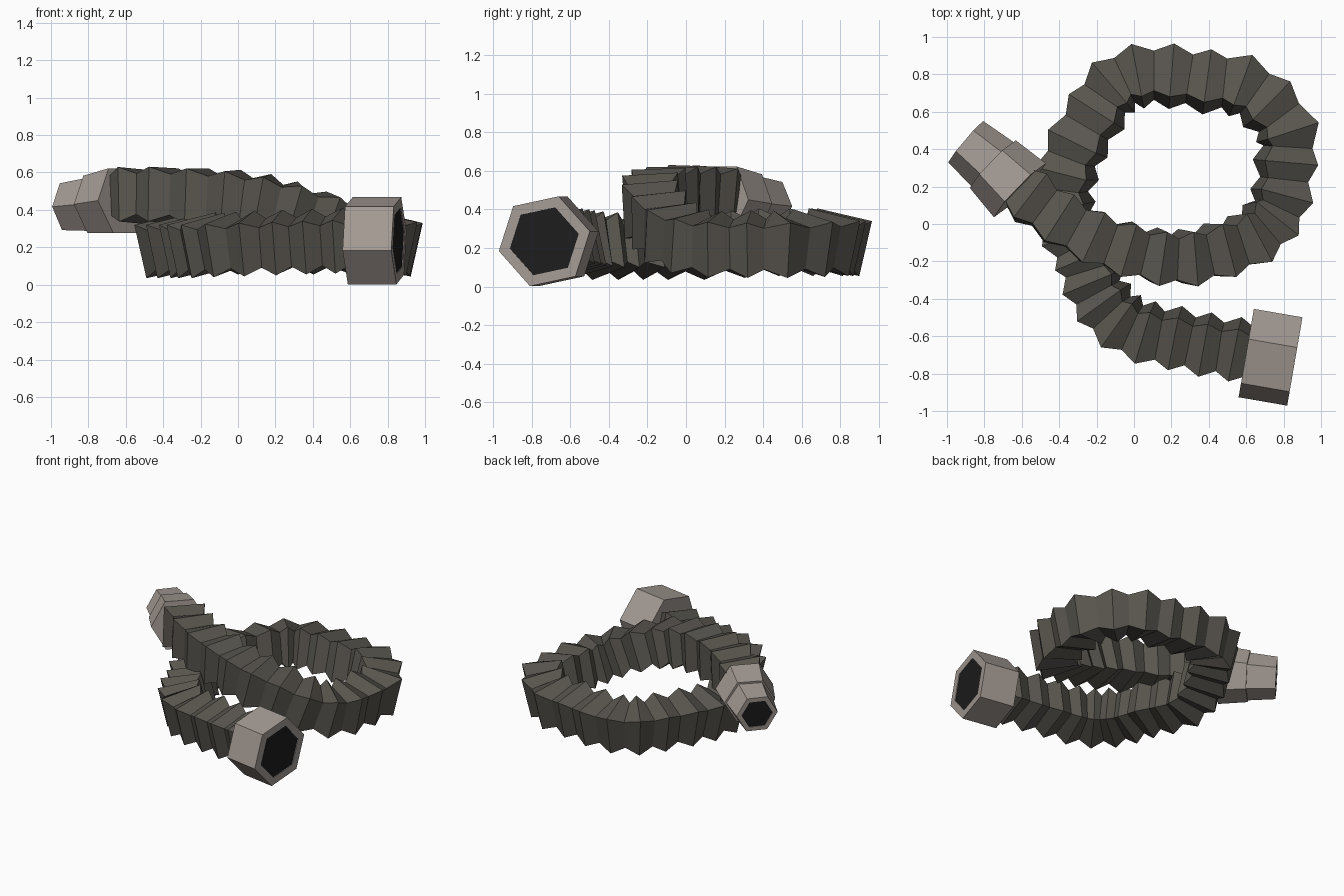
import bpy, bmesh, math
from mathutils import Vector

if "Cube" in bpy.data.objects:
    bpy.data.objects.remove(bpy.data.objects["Cube"])

UP = Vector((0, 0, 1))


def material(name, rgb):
    m = bpy.data.materials.new(name)
    m.diffuse_color = (*rgb, 1)
    m.use_nodes = True
    m.node_tree.nodes["Principled BSDF"].inputs["Base Color"].default_value = m.diffuse_color
    return m


RUBBER = material("dark rubber", (0.10, 0.092, 0.078))
METAL = material("warm grey metal", (0.37, 0.325, 0.295))
BLACK = material("black bore", (0.012, 0.012, 0.012))


def ring(center, tangent, radius, sides, turn):
    # polygon at right angles to the path; angle 0 points to the path's right
    right = tangent.cross(UP).normalized()
    up = right.cross(tangent).normalized()
    angles = [math.radians(turn) + 2 * math.pi * i / sides for i in range(sides)]
    return [center + radius * (math.cos(a) * right + math.sin(a) * up) for a in angles]


def loft(name, rings, mats, last_black=False):
    # skin the rings one after another and cap both ends
    n = len(rings[0])
    faces = [list(range(n))]
    for k in range(0, (len(rings) - 1) * n, n):
        for i in range(n):
            j = (i + 1) % n
            faces.append([k + i, k + n + i, k + n + j, k + j])
    faces.append([(len(rings) - 1) * n + i for i in range(n)])
    mesh = bpy.data.meshes.new(name)
    mesh.from_pydata([v for r in rings for v in r], [], faces)
    for m in mats:
        mesh.materials.append(m)
    if last_black:
        mesh.polygons[len(faces) - 1].material_index = 1
    bm = bmesh.new()
    bm.from_mesh(mesh)
    bmesh.ops.recalc_face_normals(bm, faces=bm.faces)
    bm.to_mesh(mesh)
    bm.free()
    bpy.context.collection.objects.link(bpy.data.objects.new(name, mesh))


def fitting(name, p0, p1, r0, r1, turn, bore=None):
    # hexagonal fitting, optionally with a near-flush black bore in its far end
    p0, p1 = Vector(p0), Vector(p1)
    t = (p1 - p0).normalized()
    rings = [ring(p0, t, r0, 6, turn), ring(p1, t, r1, 6, turn)]
    if bore:
        rings += [ring(p1, t, bore, 6, turn), ring(p1 - t * 0.005, t, bore, 6, turn)]
    loft(name, rings, [METAL, BLACK], bool(bore))


# Hose ridges, from the small fitting round the loop to the big nut
PATH = [Vector(p) for p in (
    (-.67, .235, .455), (-.55, .14, .475), (-.40, .03, .48), (-.22, -.07, .475),
    (-.04, -.135, .465), (.13, -.175, .44), (.29, -.18, .40), (.46, -.14, .345),
    (.62, -.08, .28), (.73, .02, .235), (.79, .15, .22), (.81, .33, .22),
    (.82, .49, .22), (.71, .64, .225), (.57, .74, .23), (.39, .76, .23),
    (.20, .79, .23), (.02, .79, .23), (-.11, .73, .23), (-.20, .60, .23),
    (-.30, .43, .23), (-.36, .27, .22), (-.38, .10, .21), (-.33, -.05, .21),
    (-.26, -.18, .21), (-.22, -.31, .21), (-.16, -.42, .21), (-.07, -.52, .215),
    (.06, -.58, .22), (.22, -.61, .225), (.38, -.645, .23), (.54, -.67, .235),
    (.70, -.71, .235))]

# Corrugated hose: a wide square ring at each ridge, a narrow one half way between
ext = [2 * PATH[0] - PATH[1]] + PATH + [2 * PATH[-1] - PATH[-2]]
rings = []
for k, (a, b, c, d) in enumerate(zip(ext, ext[1:], ext[2:], ext[3:])):
    turn = 50 - 18 * min(1, k / 11)
    rings.append(ring(b, (c - a).normalized(), 0.207, 4, turn))
    valley = (9 * (b + c) - a - d) / 16
    rings.append(ring(valley, (c - b).normalized(), 0.155, 4, turn))
loft("corrugated_hose", rings[1:], [RUBBER])

# End fittings
fitting("large_end_nut", (.60, -.69, .235), (.86, -.735, .235), .245, .245, -12, .185)
fitting("small_end_collar", (-.61, .18, .45), (-.755, .32, .43), .20, .177, 0)
fitting("small_end_nozzle", (-.74, .305, .43), (-.90, .44, .417), .165, .145, 0, .11)
